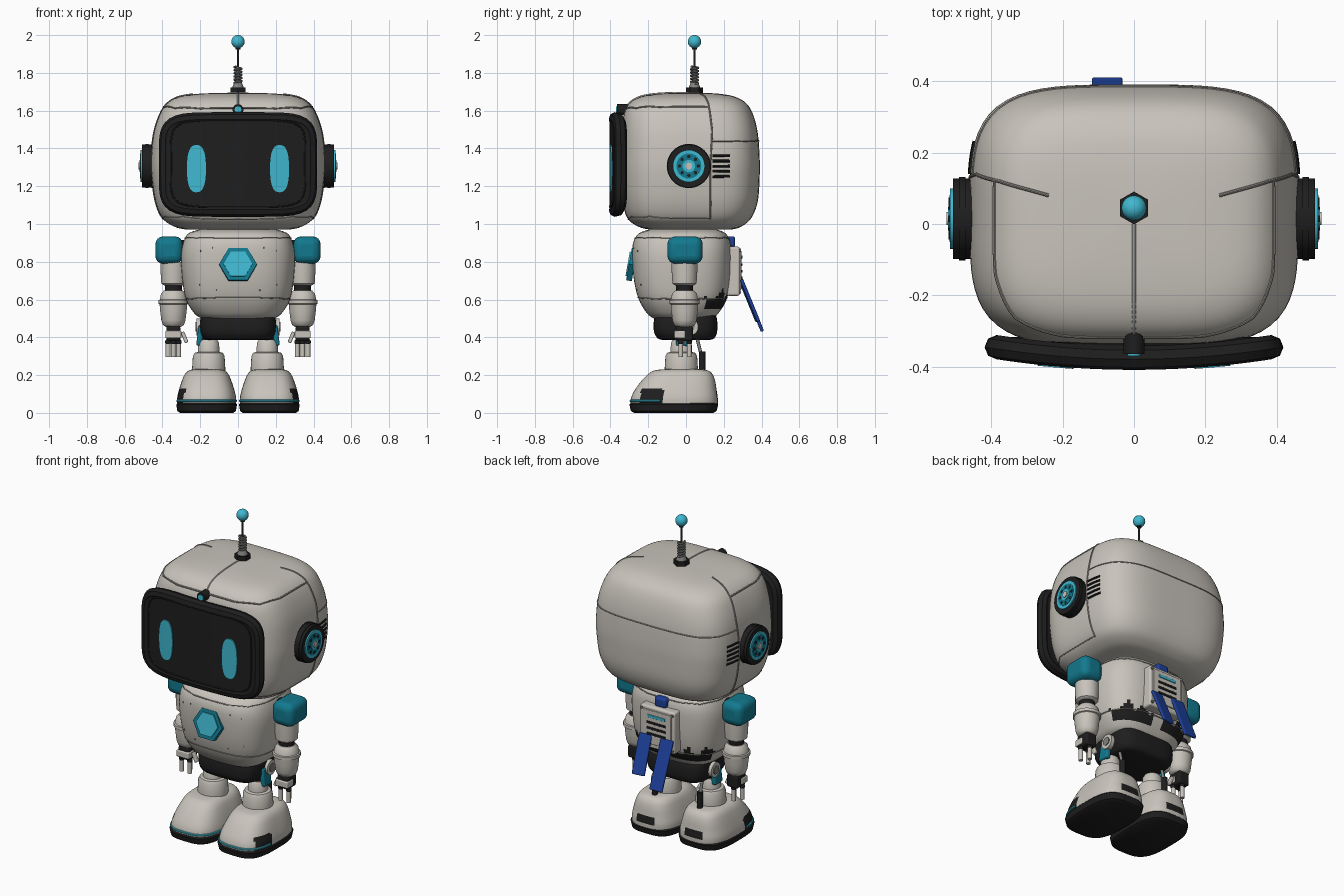
import bpy, bmesh
from math import sin, cos, pi, radians
from mathutils import Matrix, Vector
from mathutils.bvhtree import BVHTree

if "Cube" in bpy.data.objects:
    bpy.data.objects.remove(bpy.data.objects["Cube"])


def material(name, rgb):
    m = bpy.data.materials.new(name)
    m.use_nodes = True
    m.diffuse_color = (*rgb, 1)
    m.node_tree.nodes["Principled BSDF"].inputs["Base Color"].default_value = (*rgb, 1)
    return m


SHELL = material("warm light grey", (0.58, 0.55, 0.50))
SEAM = material("seam grey", (0.30, 0.285, 0.26))
BLACK = material("soft black", (0.013, 0.013, 0.013))
TEAL = material("deep teal", (0.006, 0.19, 0.27))
CYAN = material("bright cyan", (0.05, 0.48, 0.63))
BLUE = material("ribbon blue", (0.012, 0.05, 0.32))
METAL = material("metal grey", (0.22, 0.22, 0.21))


def finish(ob, name, *mats):
    ob.name = ob.data.name = name
    for m in mats:
        ob.data.materials.append(m)
    bpy.ops.object.select_all(action='DESELECT')
    ob.select_set(True)
    bpy.context.view_layer.objects.active = ob
    if ob.type == 'CURVE':
        bpy.ops.object.convert(target='MESH')
        ob = bpy.context.object
    bpy.ops.object.shade_smooth_by_angle(angle=radians(38))
    return ob


def add(data, name, *mats):
    ob = bpy.data.objects.new(name, data)
    bpy.context.collection.objects.link(ob)
    return finish(ob, name, *mats)


def oval(p, n):
    """Unit superellipse outline."""
    pts = []
    for i in range(n):
        c, s = cos(2 * pi * i / n), sin(2 * pi * i / n)
        r = (abs(c) ** p + abs(s) ** p) ** (-1 / p)
        pts.append((c * r, s * r))
    return pts


def spline(rows, sub):
    out = []
    for i in range(len(rows) - 1):
        a, b, c, d = (rows[min(max(i + k, 0), len(rows) - 1)] for k in (-1, 0, 1, 2))
        for j in range(sub):
            t = j / sub
            out.append([0.5 * (2 * q + (r - o) * t + (2 * o - 5 * q + 4 * r - s) * t * t
                        + (3 * q - o - 3 * r + s) * t ** 3) for o, q, r, s in zip(a, b, c, d)])
    return out + [rows[-1]]


def loft(name, rows, mats, p=2, cx=0, n=64, sub=1, rule=None):
    """Stack sections given as (z, half width, front y, back y)."""
    bm = bmesh.new()
    rings = [[bm.verts.new((cx + rx * u, (y0 + y1) / 2 + (y1 - y0) / 2 * v, z)) for u, v in oval(p, n)]
             for z, rx, y0, y1 in spline(rows, sub)]
    for a, b in zip(rings, rings[1:]):
        for i in range(n):
            f = bm.faces.new((a[i], a[(i + 1) % n], b[(i + 1) % n], b[i]))
            if rule:
                f.material_index = rule(f.calc_center_median())
    bm.faces.new(rings[0][::-1])
    bm.faces.new(rings[-1])
    me = bpy.data.meshes.new(name)
    bm.to_mesh(me)
    return add(me, name, *mats)


def turned(name, profile, x, y, mat):
    return loft(name, [(z, r, y - r, y + r) for z, r in profile], [mat], cx=x, n=32)


def shield(name, x, z, rx, rz, p, y, depth, mat, n=64, steps=8):
    """Curved oval plate facing the front."""
    def put(k, u, v, off=0):
        px = x + rx * u * k
        return bm.verts.new((px, y + off + 0.2 * px * px, z + rz * v * k))
    bm = bmesh.new()
    rings = [[put(k / steps, u, v) for u, v in oval(p, n)] for k in range(1, steps + 1)]
    rings.append([put(1, u, v, depth) for u, v in oval(p, n)])
    for a, b in zip(rings, rings[1:]):
        for i in range(n):
            bm.faces.new((a[i], a[(i + 1) % n], b[(i + 1) % n], b[i]))
    bm.faces.new(rings[0])
    bm.faces.new(rings[-1])
    bmesh.ops.recalc_face_normals(bm, faces=bm.faces)
    me = bpy.data.meshes.new(name)
    bm.to_mesh(me)
    return add(me, name, mat)


def tube(name, pts, r, mat, closed=False):
    cu = bpy.data.curves.new(name, 'CURVE')
    cu.dimensions, cu.bevel_depth, cu.bevel_resolution, cu.use_fill_caps = '3D', r, 2, True
    sp = cu.splines.new('POLY')
    sp.points.add(len(pts) - 1)
    for q, v in zip(sp.points, pts):
        q.co = (*v, 1)
    sp.use_cyclic_u = closed
    return add(cu, name, mat)


def cyl(name, r, depth, loc, axis, mat, seg=32, spin=0, r2=None):
    rot = {'X': (0, pi / 2, 0), 'Y': (pi / 2, 0, 0), 'Z': (0, 0, 0)}.get(axis, axis)
    bpy.ops.mesh.primitive_cone_add(vertices=seg, radius1=r, radius2=r if r2 is None else r2,
                                    depth=depth, location=loc, rotation=rot)
    ob = bpy.context.object
    ob.data.transform(Matrix.Rotation(spin, 4, 'Z'))
    return finish(ob, name, mat)


def ball(name, r, loc, mat):
    bpy.ops.mesh.primitive_uv_sphere_add(segments=24, ring_count=16, radius=r, location=loc)
    return finish(bpy.context.object, name, mat)


def box(name, size, loc, mat, bevel=0.005, rot=(0, 0, 0)):
    bpy.ops.mesh.primitive_cube_add(size=1, location=loc, rotation=rot)
    ob = bpy.context.object
    ob.data.transform(Matrix.Diagonal((*size, 1)))
    mod = ob.modifiers.new("rounding", 'BEVEL')
    mod.width, mod.segments = bevel, 4
    return finish(ob, name, mat)


def surface_line(name, ob, pts, r, mat):
    """Thin line laid on the skin of another part."""
    tree = BVHTree.FromObject(ob, bpy.context.evaluated_depsgraph_get())
    fine = [Vector(a).lerp(Vector(b), k / 10) for a, b in zip(pts, pts[1:]) for k in range(10)]
    return tube(name, [tree.find_nearest(v)[0] for v in fine + [Vector(pts[-1])]], r, mat)


# Head shell and its panel lines
head = loft("head_shell", [(0.97, .27, -.19, .24), (.985, .335, -.25, .29), (1.03, .4, -.31, .345),
    (1.12, .438, -.335, .38), (1.25, .457, -.345, .39), (1.35, .46, -.345, .39), (1.48, .447, -.34, .38),
    (1.58, .415, -.33, .355), (1.64, .375, -.3, .318), (1.675, .31, -.24, .255), (1.69, .2, -.15, .17),
    (1.695, .05, -.04, .07)], [SHELL], p=3.8, n=96, sub=5)
surface_line("rear_seam", head, [(-.46, .14, 1.44), (-.44, .28, 1.44), (-.35, .37, 1.44), (0, .39, 1.44),
             (.35, .37, 1.44), (.44, .28, 1.44), (.46, .14, 1.44)], .004, SEAM)
surface_line("chin_seam", head, [(-.4, .13, 1.03), (-.4, -.2, 1.03), (-.3, -.3, 1.03), (.3, -.3, 1.03),
             (.4, -.2, 1.03), (.4, .13, 1.03)], .003, SEAM)
surface_line("crown_crease", head, [(0, .0, 1.7), (0, -.2, 1.68), (0, -.33, 1.6)], .005, SHELL)

# Face screen, frame, eyes and brow lamp
shield("face_screen", 0, 1.315, .38, .245, 6, -.405, .06, BLACK)
tube("face_frame", [(.385 * u, -.375 + .2 * (.385 * u) ** 2, 1.315 + .243 * v) for u, v in oval(6, 96)],
     .034, BLACK, True)
tube("screen_rim", [(.355 * u, -.403 + .2 * (.355 * u) ** 2, 1.32 + .228 * v) for u, v in oval(6, 96)],
     .006, BLACK, True)
cyl("brow_lamp", .029, .06, (0, -.335, 1.605), 'Y', BLACK)
cyl("brow_lens", .018, .008, (0, -.366, 1.605), 'Y', CYAN)

# Antenna
cyl("antenna_base", .046, .035, (0, .045, 1.705), 'Z', BLACK, 6)
cyl("antenna_collar", .032, .03, (0, .045, 1.735), 'Z', METAL, r2=.02)
tube("antenna_spring", [(.019 * cos(k * .4), .045 + .019 * sin(k * .4), 1.74 + k * .00105)
                        for k in range(90)], .006, METAL)
cyl("antenna_core", .011, .1, (0, .045, 1.78), 'Z', METAL)
cyl("antenna_rod", .006, .13, (0, .045, 1.885), 'Z', BLACK)
cyl("antenna_cup", .013, .02, (0, .045, 1.935), 'Z', BLACK)
ball("antenna_ball", .035, (0, .045, 1.965), CYAN)

# Neck, torso and pelvis
cyl("neck", .14, .08, (0, 0, .965), 'Z', BLACK)


def torso_paint(c):
    return int(c.y > .1 and abs(c.x) > .04 and .555 < c.z < .625 + .03 * sin(c.x * 70))


torso = loft("torso", [(.5, .19, -.17, .14), (.525, .23, -.205, .17), (.6, .275, -.25, .215),
    (.7, .294, -.275, .235), (.82, .302, -.285, .24), (.9, .29, -.28, .235), (.95, .262, -.25, .21),
    (.972, .2, -.19, .16)], [SHELL, BLACK], p=3, n=96, sub=5, rule=torso_paint)
for z, w in ((.925, .28), (.605, .275)):
    surface_line("torso_seam", torso, [(w * u, -.02 + .25 * v, z) for u, v in oval(3, 16)]
                 + [(w, -.02, z)], .003, SEAM)
loft("pelvis", [(.385, .15, -.12, .12), (.395, .18, -.15, .15), (.43, .198, -.17, .165),
                (.49, .2, -.17, .165), (.525, .19, -.16, .155)], [BLACK], p=4, sub=3)
tilt = (radians(80), 0, 0)
cyl("chest_badge_rim", .1, .03, (0, -.287, .785), tilt, TEAL, 6, pi / 6)
cyl("chest_badge", .076, .012, (0, -.303, .788), tilt, CYAN, 6, pi / 6)

# Backpack with slots and ribbon
box("backpack", (.24, .07, .26), (0, .25, .75), SHELL, .012)
box("backpack_cover", (.2, .012, .21), (0, .287, .755), SHELL, .004)
box("backpack_light", (.12, .008, .018), (0, .294, .825), CYAN, .002)
for z in (.785, .75, .715):
    box("backpack_slot", (.13, .008, .014), (0, .294, z), BLACK, .002)
for x in (-.105, .105):
    for z in (.64, .86):
        cyl("backpack_screw", .009, .01, (x, .287, z), 'Y', METAL, 12)
box("ribbon_knot", (.08, .05, .06), (0, .235, .905), BLUE, .014)
box("long_ribbon", (.085, .018, .3), (-.075, .348, .57), BLUE, .006, (.39, 0, 0))
box("short_ribbon", (.08, .018, .24), (.07, .335, .595), BLUE, .006, (.39, 0, .12))

# Paired parts
for s, side in ((1, "left_"), (-1, "right_")):
    # Eyes, ears and head side lines
    shield(side + "eye", s * .22, 1.293, .05, .125, 2.6, -.412, .009, CYAN)
    for k in range(4):
        cyl(side + "ear_ring", .117 - .004 * (k % 2), .018, (s * (.448 + .017 * k), .015, 1.307), 'X', BLACK, 48)
    for r, d, x, m in ((.085, .03, .501, CYAN), (.066, .032, .502, TEAL), (.033, .036, .503, CYAN),
                       (.018, .044, .504, SHELL)):
        cyl(side + "ear_disc", r, d, (s * x, .015, 1.307), 'X', m)
    for k in range(8):
        a = k * pi / 4
        cyl(side + "ear_hole", .009, .008, (s * .516, .015 + .05 * cos(a), 1.307 + .05 * sin(a)), 'X', BLACK, 12)
    surface_line(side + "side_seam", head, [(s * .24, .08, 1.7), (s * .38, .12, 1.64), (s * .46, .14, 1.5),
                 (s * .47, .13, 1.3), (s * .45, .13, 1.1), (s * .4, .13, 1.02)], .005, SEAM)
    surface_line(side + "crown_seam", head, [(s * .39, .12, 1.62), (s * .39, -.14, 1.62),
                 (s * .34, -.27, 1.62), (s * .2, -.33, 1.62), (0, -.33, 1.62)], .005, SEAM)
    for k in range(5):
        z = 1.25 + .028 * k
        surface_line(side + "vent", head, [(s * .47, .14, z), (s * .47, .24, z)], .007, BLACK)
    for x, z in ((.22, .86), (.14, .875), (.12, .64), (.24, .665)):
        surface_line(side + "rivet", torso, [(s * x, -.3, z), (s * x + .004, -.3, z)], .005, METAL)

    # Arm
    cyl(side + "shoulder_joint", .055, .1, (s * .28, 0, .86), 'X', BLACK)
    box(side + "shoulder_pad", (.145, .187, .145), (s * .365, -.005, .862), TEAL, .042)
    ax, ay = s * .342, -.008
    turned(side + "upper_arm", [(.675, .05), (.685, .064), (.75, .068), (.8, .068)], ax, ay, SHELL)
    turned(side + "elbow", [(.62, .045), (.69, .045)], ax, ay, BLACK)
    turned(side + "forearm", [(.455, .04), (.465, .055), (.49, .064), (.54, .07), (.575, .073), (.578, .08),
                              (.597, .08), (.6, .072), (.63, .066), (.648, .05)], ax, ay, SHELL)
    box(side + "wrist", (.075, .09, .08), (ax, ay, .42), BLACK, .012)
    box(side + "hand_plate", (.085, .06, .04), (ax, ay - .025, .415), SHELL, .006)
    for dx, dy in ((-.028, -.02), (.028, -.02), (0, .025)):
        cyl(side + "finger", .013, .085, (ax + dx, ay + dy, .338), 'Z', SHELL, 16)
        ball(side + "knuckle", .016, (ax + dx, ay + dy, .375), BLACK)
    box(side + "thumb", (.02, .025, .06), (s * .283, ay - .01, .4), SHELL, .005, (0, s * .4, 0))

    # Hip and leg
    lx, ly = s * .155, -.025
    cyl(side + "hip_disc", .045, .03, (s * .205, .02, .455), 'X', SHELL)
    cyl(side + "hip_cap", .025, .036, (s * .207, .02, .455), 'X', METAL)
    box(side + "thigh_guard", (.03, .075, .11), (s * .2, -.015, .41), TEAL, .01, (0, s * -.12, 0))
    cyl(side + "thigh", .04, .16, (lx, ly, .4), 'Z', BLACK)
    turned(side + "shin", [(.2, .088), (.235, .088), (.3, .084), (.318, .075), (.322, .057), (.37, .055),
                           (.385, .045)], lx, ly, SHELL)
    cyl(side + "calf_piston", .017, .11, (lx, .085, .27), 'Z', BLACK, 16)
    cyl(side + "calf_rod", .009, .1, (lx, .07, .35), (.25, 0, 0), METAL, 12)

    # Foot
    fx = s * .166

    def foot_paint(c):
        outer = s * c.x > .27 and -.24 < c.y < -.12 and c.z < .13
        heel = c.y > .08 and abs(c.x - fx) < .065 and .075 < c.z < .12
        return int(outer or heel)
    loft(side + "sole", [(0, .14, -.275, .145), (.01, .155, -.292, .162), (.045, .161, -.3, .171),
                         (.052, .155, -.294, .165)], [BLACK], p=3.2, cx=fx)
    loft(side + "boot", [(.045, .156, -.293, .168), (.08, .156, -.29, .168), (.12, .147, -.272, .162),
                         (.17, .131, -.235, .154), (.205, .115, -.2, .14), (.225, .093, -.165, .115),
                         (.232, .06, -.1, .06)], [SHELL, BLACK], p=3, cx=fx, n=96, sub=6, rule=foot_paint)
    tube(side + "boot_stripe", [(fx + .156 * u, -.062 + .23 * v, .064) for u, v in oval(3, 96)
                                if v < -.3], .007, CYAN)
